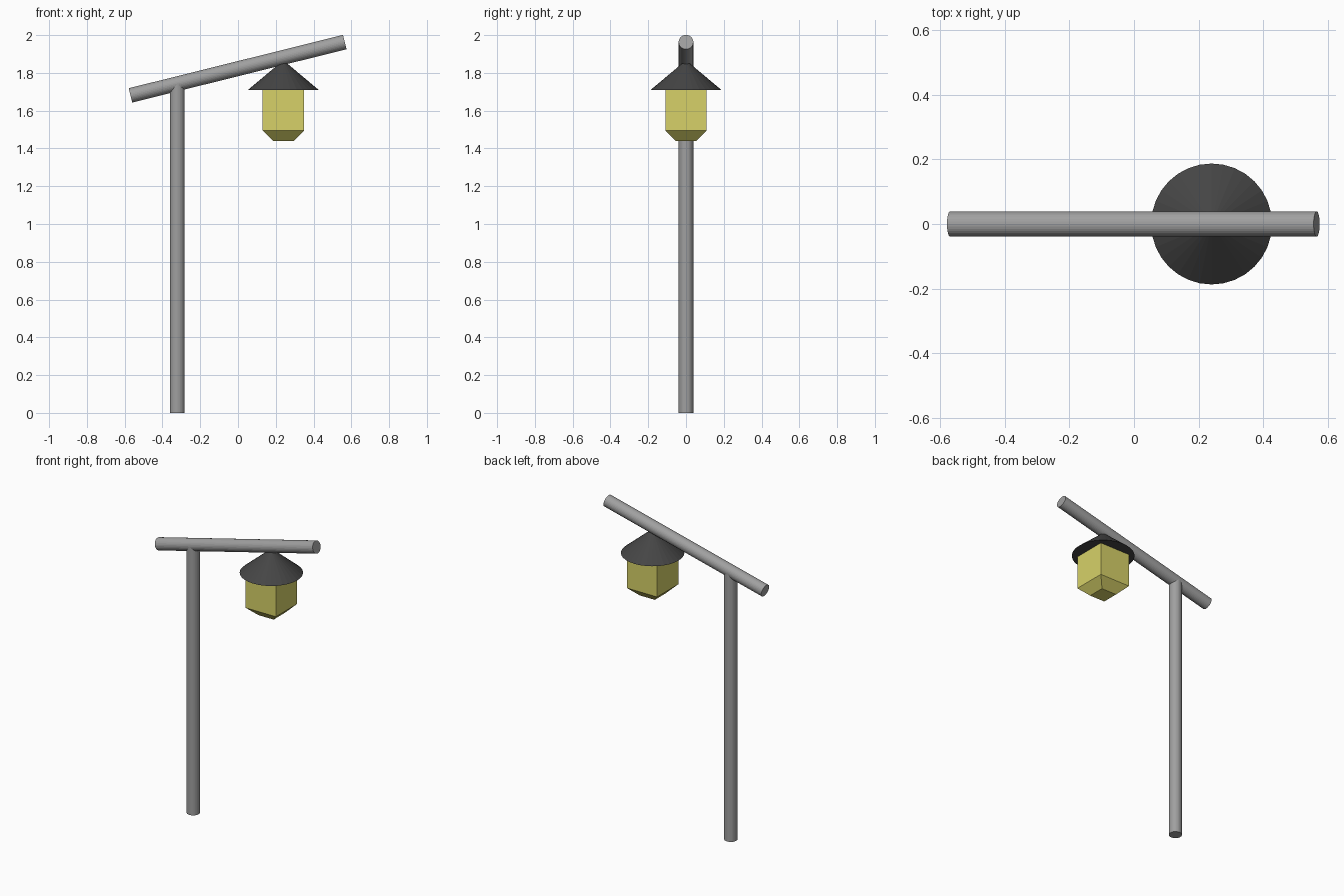
import bpy
from math import atan2, pi, sqrt
from mathutils import Vector

cube = bpy.data.objects.get("Cube")
if cube:
    bpy.data.objects.remove(cube, do_unlink=True)


def make_material(name, rgb):
    mat = bpy.data.materials.new(name)
    mat.use_nodes = True
    mat.diffuse_color = (*rgb, 1)
    mat.node_tree.nodes["Principled BSDF"].inputs["Base Color"].default_value = (*rgb, 1)
    return mat


metal = make_material("grey metal", (0.35, 0.35, 0.35))
roof = make_material("dark roof", (0.06, 0.06, 0.06))
glass = make_material("yellow glass", (0.68, 0.64, 0.14))


def finish(name, mat):
    obj = bpy.context.object
    obj.name = obj.data.name = name
    obj.data.materials.append(mat)
    return obj


def pole(name, start, end, radius):
    """Cylinder running between two points."""
    start, end = Vector(start), Vector(end)
    axis = end - start
    bpy.ops.mesh.primitive_cylinder_add(
        vertices=32, radius=radius, depth=axis.length, location=(start + end) / 2,
        rotation=(0, atan2(axis.x, axis.z), 0))
    return finish(name, metal)


def tapered(name, sides, r_low, r_high, z_low, z_high, mat, turn=0):
    """Cone, prism or frustum on the lamp axis."""
    bpy.ops.mesh.primitive_cone_add(
        vertices=sides, radius1=r_low, radius2=r_high, depth=z_high - z_low,
        location=(LAMP_X, 0, (z_low + z_high) / 2), rotation=(0, 0, turn))
    return finish(name, mat)


LAMP_X = 0.24
HALF = 0.109           # half width of the lantern
DIAGONAL = HALF * sqrt(2)

# Upright post and sloping arm
pole("post", (-0.322, 0, 0), (-0.322, 0, 1.74), 0.039)
pole("arm", (-0.569, 0, 1.681), (0.565, 0, 1.963), 0.039)

# Hanging lantern: conical roof, square body, tapered base
tapered("lantern_roof", 32, 0.187, 0, 1.71, 1.867, roof)
tapered("lantern_body", 4, DIAGONAL, DIAGONAL, 1.494, 1.712, glass, pi / 4)
tapered("lantern_base", 4, DIAGONAL / 2, DIAGONAL, 1.44, 1.494, glass, pi / 4)
